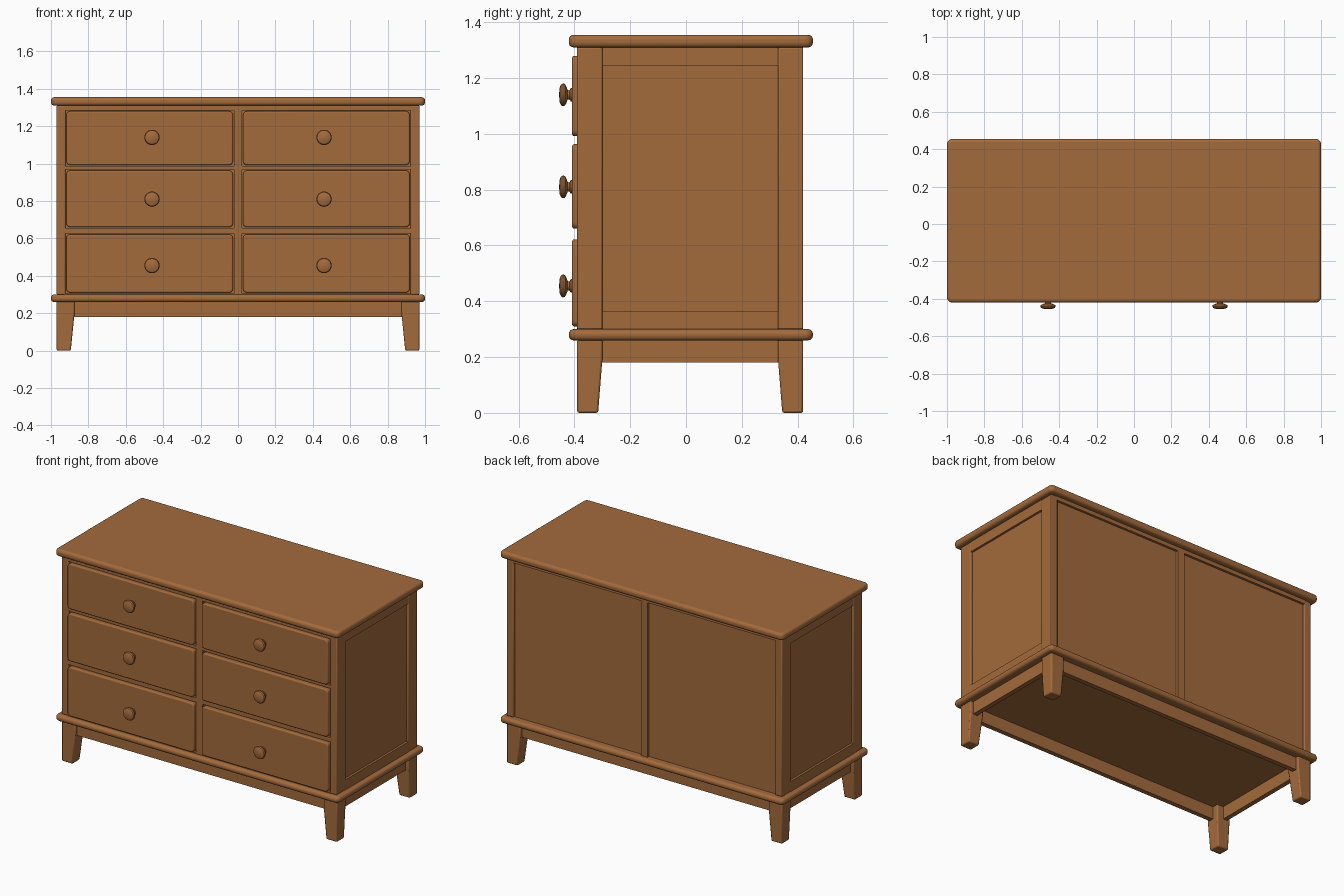
import bpy, bmesh, math
from mathutils import Matrix

cube = bpy.data.objects.get("Cube")
if cube:
    bpy.data.objects.remove(cube)

wood = bpy.data.materials.new("warm_brown_wood")
wood.use_nodes = True
COLOUR = (0.37, 0.147, 0.045, 1)
wood.diffuse_color = COLOUR
wood.node_tree.nodes["Principled BSDF"].inputs["Base Color"].default_value = COLOUR

FRONT, BACK, SIDE = -0.39, 0.42, 0.97   # carcass faces
LOW, HIGH = 0.30, 1.31                  # carcass bottom and top
RECESS = 0.015


def finish(bm, name, bevel=0, segments=2):
    bmesh.ops.recalc_face_normals(bm, faces=bm.faces)
    mesh = bpy.data.meshes.new(name)
    bm.to_mesh(mesh)
    bm.free()
    mesh.materials.append(wood)
    obj = bpy.data.objects.new(name, mesh)
    bpy.context.collection.objects.link(obj)
    if bevel:
        mod = obj.modifiers.new("soft_edges", 'BEVEL')
        mod.width, mod.segments = bevel, segments
        mod.limit_method = 'ANGLE'
        mod.angle_limit = math.radians(40)
    bpy.ops.object.select_all(action='DESELECT')
    obj.select_set(True)
    bpy.context.view_layer.objects.active = obj
    bpy.ops.object.shade_smooth_by_angle(angle=math.radians(35))
    return obj


def box(name, x, y, z, bevel=0, segments=2, corner=0, axis=2):
    """Box from (min, max) ranges; corner rounds the edges along one axis."""
    bm = bmesh.new()
    bmesh.ops.create_cube(bm, size=1)
    for v in bm.verts:
        for i, (a, b) in enumerate((x, y, z)):
            v.co[i] = a if v.co[i] < 0 else b
    if corner:
        edges = [e for e in bm.edges
                 if abs(e.verts[0].co[axis] - e.verts[1].co[axis]) > 1e-4]
        bmesh.ops.bevel(bm, geom=edges, offset=corner, segments=5,
                        profile=0.5, affect='EDGES')
    return finish(bm, name, bevel, segments)


def span(sign, a, b):
    return tuple(sorted((sign * a, sign * b)))


# Rounded top and base mouldings
for name, z in (("top_board", (HIGH, 1.355)), ("base_moulding", (0.26, LOW))):
    box(name, (-1, 1), (-0.42, 0.455), z, 0.017, 4, corner=0.028)

# Recessed panels, seen between the posts and rails
box("panel_core", (-SIDE + RECESS, SIDE - RECESS),
    (FRONT + RECESS, BACK - RECESS), (LOW, HIGH))

# Corner posts and tapered legs
for sx, sname in ((1, "left"), (-1, "right")):
    for outer, inner, toe, fname in ((FRONT, -0.30, -0.315, "front"),
                                     (BACK, 0.33, 0.345, "back")):
        ys = tuple(sorted((outer, inner)))
        box(f"{fname}_{sname}_post", span(sx, 0.923, SIDE), ys, (LOW, HIGH), 0.005)

        bm = bmesh.new()
        rings = []
        for z, y_in, x_in in ((0, toe, 0.894), (0.19, inner, 0.875), (0.265, inner, 0.875)):
            rings.append([bm.verts.new((sx * px, py, z)) for px, py in
                          ((x_in, y_in), (SIDE, y_in), (SIDE, outer), (x_in, outer))])
        for lower, upper in zip(rings, rings[1:]):
            for i in range(4):
                j = (i + 1) % 4
                bm.faces.new((lower[i], lower[j], upper[j], upper[i]))
        bm.faces.new(rings[0])
        bm.faces.new(rings[-1])
        finish(bm, f"{fname}_{sname}_leg", 0.007)

    # Side rails and side apron
    for rname, z in (("lower", (LOW, 0.365)), ("upper", (1.245, HIGH))):
        box(f"{sname}_side_{rname}_rail", span(sx, 0.93, SIDE - 0.001), (-0.30, 0.33), z)
    box(f"{sname}_apron", span(sx, 0.92, 0.95), (-0.32, 0.35), (0.18, 0.265))

# Front and back aprons
box("front_apron", (-0.89, 0.89), (-0.37, -0.34), (0.18, 0.265))
box("back_apron", (-0.89, 0.89), (0.37, 0.40), (0.18, 0.265))

# Front frame and back frame
box("front_centre_stile", (-0.022, 0.022), (FRONT, -0.36), (LOW, HIGH))
for i, z in enumerate(((LOW, 0.306), (0.627, 0.656), (0.968, 0.988), (1.284, HIGH))):
    box(f"front_rail_{i + 1}", (-0.93, 0.93), (FRONT, -0.36), z)
box("back_centre_stile", (-0.024, 0.024), (0.39, BACK), (LOW, HIGH))
box("back_top_rail", (-0.93, 0.93), (0.39, BACK), (1.285, HIGH))

# Drawers with turned knobs
KNOB = ((0, 0), (0.024, 0), (0.024, 0.005), (0.016, 0.010), (0.017, 0.016), (0.030, 0.021),
        (0.039, 0.026), (0.041, 0.033), (0.037, 0.040), (0.026, 0.045), (0, 0.047))
ROWS = (("lower", 0.31, 0.622, 0.455), ("middle", 0.66, 0.963, 0.81),
        ("upper", 0.992, 1.28, 1.14))
for sx, sname in ((1, "left"), (-1, "right")):
    for row, z0, z1, knob_z in ROWS:
        box(f"{row}_{sname}_drawer", span(sx, 0.027, 0.918), (-0.408, -0.365),
            (z0, z1), 0.007, 3, corner=0.022, axis=1)
        bm = bmesh.new()
        verts = [bm.verts.new((r, 0, h)) for r, h in KNOB]
        edges = [bm.edges.new(pair) for pair in zip(verts, verts[1:])]
        bmesh.ops.spin(bm, geom=verts + edges, cent=(0, 0, 0), axis=(0, 0, 1),
                       angle=math.tau, steps=24)
        bmesh.ops.remove_doubles(bm, verts=bm.verts, dist=1e-5)
        bm.transform(Matrix.Translation((sx * 0.46, -0.408, knob_z))
                     @ Matrix.Rotation(math.pi / 2, 4, 'X'))
        finish(bm, f"{row}_{sname}_knob")
